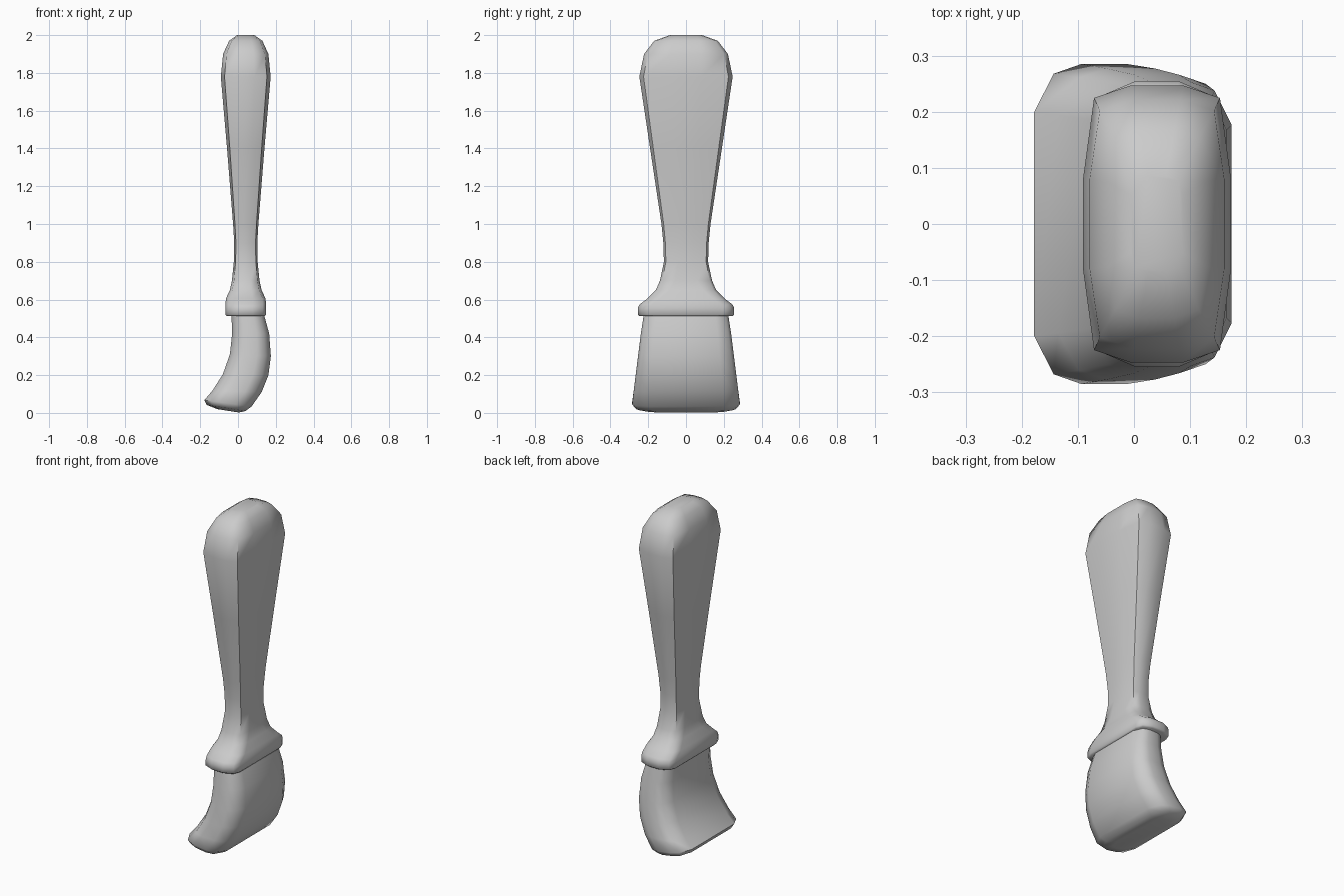
import bpy, bmesh, math


def ring(left, right, y, ky, cx=0.85, cy=0.91, kx=0.35):
    """Twelve-sided rounded rectangle spanning two profile points (x, z)."""
    quarter = [(1, ky), (cx, cy), (kx, 1)]
    loop = quarter + [(-u, v) for u, v in reversed(quarter)]
    loop += [(-u, -v) for u, v in loop]
    pts = []
    for u, v in loop:
        t = (u + 1) / 2
        pts.append((left[0] + (right[0] - left[0]) * t, v * y,
                    left[1] + (right[1] - left[1]) * t))
    return pts


def loft(name, rings, angle):
    bm = bmesh.new()
    loops = [[bm.verts.new(p) for p in r] for r in rings]
    n = len(loops[0])
    for a, b in zip(loops, loops[1:]):
        for i in range(n):
            j = (i + 1) % n
            bm.faces.new((a[i], a[j], b[j], b[i]))
    bm.faces.new(loops[0])
    bm.faces.new(loops[-1])
    bmesh.ops.recalc_face_normals(bm, faces=bm.faces)
    mesh = bpy.data.meshes.new(name)
    bm.to_mesh(mesh)
    bm.free()
    obj = bpy.data.objects.new(name, mesh)
    bpy.context.collection.objects.link(obj)
    bpy.ops.object.select_all(action='DESELECT')
    obj.select_set(True)
    bpy.context.view_layer.objects.active = obj
    bpy.ops.object.shade_smooth_by_angle(angle=math.radians(angle))
    return obj


# Handle flaring into the collar: z, half depth x, half width y, side flatness
handle = [
    (0.512, 0.100, 0.245, 0.75), (0.520, 0.107, 0.255, 0.75),
    (0.555, 0.107, 0.255, 0.75), (0.575, 0.107, 0.245, 0.73),
    (0.605, 0.105, 0.205, 0.68), (0.650, 0.084, 0.160, 0.55),
    (0.700, 0.073, 0.138, 0.42), (0.800, 0.063, 0.117, 0.35),
    (0.900, 0.061, 0.120, 0.33), (1.000, 0.067, 0.130, 0.32),
    (1.400, 0.099, 0.190, 0.32), (1.780, 0.132, 0.247, 0.32),
    (1.900, 0.120, 0.222, 0.36), (1.970, 0.088, 0.168, 0.45),
    (2.000, 0.046, 0.085, 0.60),
]
loft("handle", [ring((0.041 - x, z), (0.041 + x, z), y, k)
                for z, x, y, k in handle], 60)

# Curved bristle head: concave-side point, convex-side point, half width
bristles = [
    ((-0.035, 0.530), (0.135, 0.530), 0.222),
    ((-0.031, 0.420), (0.165, 0.420), 0.239),
    ((-0.043, 0.310), (0.174, 0.300), 0.253),
    ((-0.080, 0.205), (0.161, 0.200), 0.266),
    ((-0.135, 0.118), (0.125, 0.110), 0.277),
    ((-0.178, 0.068), (0.072, 0.034), 0.285),
    ((-0.165, 0.042), (0.040, 0.010), 0.265),
    ((-0.110, 0.020), (0.005, 0.002), 0.205),
]
loft("bristles", [ring(a, b, y, 0.70, 0.72, 0.94, 0.33)
                  for a, b, y in bristles], 60)
